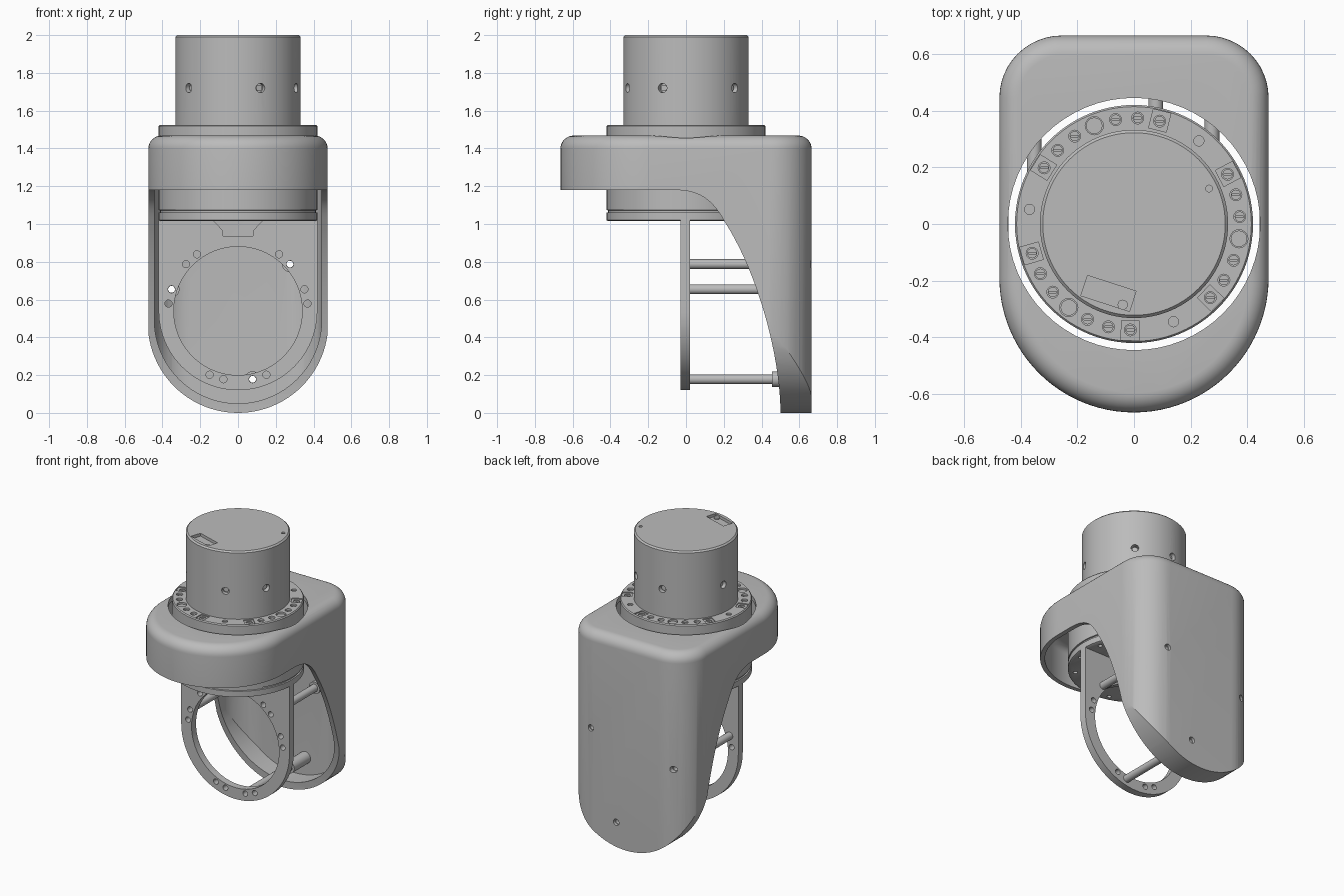
import bpy, bmesh
from math import sin, cos, pi, radians
from mathutils import Vector, Matrix
from mathutils.geometry import interpolate_bezier

old = bpy.data.objects.get("Cube")
if old:
    bpy.data.objects.remove(old)

grey = bpy.data.materials.new("machined grey")
grey.use_nodes = True
grey.diffuse_color = (0.5, 0.5, 0.5, 1)
grey.node_tree.nodes["Principled BSDF"].inputs["Base Color"].default_value = (0.5, 0.5, 0.5, 1)


def finish(name, bm):
    bmesh.ops.recalc_face_normals(bm, faces=bm.faces)
    mesh = bpy.data.meshes.new(name)
    bm.to_mesh(mesh)
    bm.free()
    mesh.materials.append(grey)
    obj = bpy.data.objects.new(name, mesh)
    bpy.context.collection.objects.link(obj)
    return obj


def loft(name, loops):
    """Skin closed loops of equal length and cap both ends."""
    bm = bmesh.new()
    rings = [[bm.verts.new(p) for p in loop] for loop in loops]
    for a, b in zip(rings, rings[1:]):
        for i in range(len(a)):
            j = (i + 1) % len(a)
            bm.faces.new((a[i], a[j], b[j], b[i]))
    bm.faces.new(rings[0])
    bm.faces.new(rings[-1])
    return finish(name, bm)


def lathe(name, profile, n=96):
    return loft(name, [[(r * cos(2 * pi * i / n), r * sin(2 * pi * i / n), z)
                        for i in range(n)] for r, z in profile])


def rods(name, specs, n=24):
    """Cylinders given as (start, end, radius), all in one mesh."""
    bm = bmesh.new()
    for p, q, r in specs:
        p, q = Vector(p), Vector(q)
        m = Matrix.Translation((p + q) / 2) @ (q - p).to_track_quat('Z', 'Y').to_matrix().to_4x4()
        bmesh.ops.create_cone(bm, cap_ends=True, segments=n, radius1=r, radius2=r,
                              depth=(q - p).length, matrix=m)
    return finish(name, bm)


def boxes(name, specs):
    """Boxes given as (centre, size, turn about z in degrees)."""
    bm = bmesh.new()
    for c, s, a in specs:
        m = Matrix.Translation(c) @ Matrix.Rotation(radians(a), 4, 'Z') @ Matrix.Diagonal((*s, 1))
        bmesh.ops.create_cube(bm, size=1, matrix=m)
    return finish(name, bm)


def boolean(obj, tool, op='DIFFERENCE'):
    mod = obj.modifiers.new("cut", 'BOOLEAN')
    mod.operation, mod.solver, mod.object = op, 'EXACT', tool
    bpy.context.view_layer.objects.active = obj
    bpy.ops.object.modifier_apply(modifier=mod.name)
    bpy.data.objects.remove(tool)


def arc(cx, cy, r, a, b, n):
    return [(cx + r * cos(radians(a + (b - a) * i / n)),
             cy + r * sin(radians(a + (b - a) * i / n))) for i in range(n + 1)]


def polar(r, a, z):
    return (r * cos(radians(a)), r * sin(radians(a)), z)


def u_shape(name, r, zc, top, y0, y1):
    pts = arc(0, zc, r, 180, 360, 48) + [(r, top), (-r, top)]
    return loft(name, [[(x, y, z) for x, z in pts] for y in (y0, y1)])


def plan_block(name, inset, bottom, top, fillet):
    """Round-nosed plan with a filleted top edge."""
    def outline(d, z):
        c = 0.22
        pts = (arc(0, -0.19, 0.475 - d, 180, 360, 48)
               + arc(0.475 - c, 0.665 - c, c - d, 0, 90, 12)
               + arc(c - 0.475, 0.665 - c, c - d, 90, 180, 12))
        return [(x, y, z) for x, y in pts]
    loops = [outline(inset, bottom)]
    for i in range(9):
        t = i / 8 * pi / 2
        loops.append(outline(inset + fillet * (1 - cos(t)), top - fillet * (1 - sin(t))))
    return loft(name, loops)


# Hollow cover: rounded block trimmed by a U outline and a swept side profile
cover = plan_block("cover", 0, -0.1, 1.468, 0.07)
boolean(cover, u_shape("outer_u", 0.478, 0.478, 1.7, -1, 1), 'INTERSECT')
sweep = interpolate_bezier((-0.06, 1.18), (0.09, 1.18), (0.15, 1.11), (0.206, 1.01), 12)[:-1]
sweep += interpolate_bezier((0.206, 1.01), (0.38, 0.74), (0.5, 0.3), (0.5, 0), 20)
side = [(-1, 1.7), (-1, 1.18)] + [(p[0], p[1]) for p in sweep] + [(0.5, -0.2), (1, -0.2), (1, 1.7)]
boolean(cover, loft("side_trim", [[(x, y, z) for y, z in side] for x in (-1, 1)]), 'INTERSECT')
cavity = plan_block("cavity", 0.03, -0.2, 1.438, 0.045)
boolean(cavity, u_shape("inner_u", 0.443, 0.493, 1.7, -1, 1), 'INTERSECT')
boolean(cover, cavity)
boolean(cover, rods("top_opening", [((0, 0, 1.2), (0, 0, 1.7), 0.445)], 64))

# Standoff positions on the bolt circle
mounts = []
for a, end in ((42, 0.645), (162, 0.615), (-78, 0.645)):
    x, _, z = (0.37 * cos(radians(a)), 0, 0.54 + 0.37 * sin(radians(a)))
    mounts.append((x, z, end))
boolean(cover, rods("cover_holes", [((x, 0.55, z), (x, 0.8, z), 0.022) for x, z, e in mounts]))

# Actuator body with seam groove and motor housing
body = lathe("actuator_body", [
    (0.41, 1.015), (0.42, 1.02), (0.42, 1.06), (0.412, 1.062), (0.412, 1.072), (0.42, 1.074),
    (0.42, 1.518), (0.414, 1.525), (0.332, 1.525), (0.332, 1.99), (0.322, 2.0)])

# Bolt pattern of the collar, repeated three times
pads, recesses, heads, slots = [], [], [], []
for base in (76, 196, 316):
    for k in range(7):
        a = base + 12 * k
        if k in (0, 6):
            pads.append((polar(0.376, a, 1.53), (0.068, 0.064, 0.024), a))
        r = 0.032 if k == 3 else 0.021
        recesses.append((polar(0.374, a, 1.5), polar(0.374, a, 1.56), r))
        heads.append((polar(0.374, a, 1.49), polar(0.374, a, 1.514), r - 0.003))
        if k != 3:
            slots.append((polar(0.374, a, 1.515), (0.026, 0.006, 0.02), 0))
    a = base + 96
    recesses.append((polar(0.372, a, 1.515), polar(0.372, a, 1.56), 0.018))
    # Side screws of the housing
    for b in (base - 25, base + 22):
        recesses.append((polar(0.3, b, 1.72), polar(0.36, b, 1.72), 0.025))
        heads.append((polar(0.29, b, 1.72), polar(0.312, b, 1.72), 0.017))
# Underside bolt holes and top pin hole
recesses += [(polar(0.375, 15 + 30 * i, 0.98), polar(0.375, 15 + 30 * i, 1.04), 0.014)
             for i in range(12)]
recesses.append(((0.265, 0.125, 1.97), (0.265, 0.125, 2.05), 0.012))
# Connector pocket in the top face
pads.append(((-0.09, -0.245, 2.0), (0.18, 0.075, 0.04), -18))
boolean(body, boxes("pockets", pads))
boolean(body, rods("recesses", recesses, 16))
heads.append(((-0.04, -0.285, 1.96), (-0.04, -0.285, 1.99), 0.018))
screws = rods("screw_heads", heads, 16)
boolean(screws, boxes("screw_slots", slots))

# Hanging ring plate with paired bolt holes and a top notch
plate = u_shape("ring_plate", 0.42, 0.54, 1.02, -0.03, 0.02)
holes = [((0, -0.2, 0.54), (0, 0.2, 0.54), 0.34)]
boolean(plate, rods("ring_opening", holes, 96))
bolt_holes = []
for centre in (12, 48, 132, 168, -72, -108):
    for a in (centre - 6, centre + 6):
        x, z, _ = polar(0.37, a, 0)
        bolt_holes.append(((x, -0.2, z + 0.54), (x, 0.2, z + 0.54), 0.019))
boolean(plate, rods("bolt_holes", bolt_holes))
notch = [(-0.14, 1.03), (-0.08, 0.965), (-0.08, 0.937), (0.08, 0.937), (0.08, 0.965), (0.14, 1.03)]
boolean(plate, loft("notch", [[(x, y, z) for x, z in notch] for y in (-0.2, 0.2)]))

# Hollow standoffs and their bosses joining the plate to the cover
standoffs = rods("standoffs", [((x, 0.018, z), (x, 0.46, z), 0.026) for x, z, e in mounts])
bosses = rods("standoff_bosses", [((x, 0.455, z), (x, e, z), 0.042) for x, z, e in mounts])
for part in (standoffs, bosses):
    boolean(part, rods("bore", [((x, -0.1, z), (x, 0.9, z), 0.018) for x, z, e in mounts]))

# Smooth shading with crisp edges
for obj in (cover, body, screws, plate, standoffs, bosses):
    bpy.ops.object.select_all(action='DESELECT')
    obj.select_set(True)
    bpy.context.view_layer.objects.active = obj
    bpy.ops.object.shade_smooth_by_angle(angle=radians(30))
